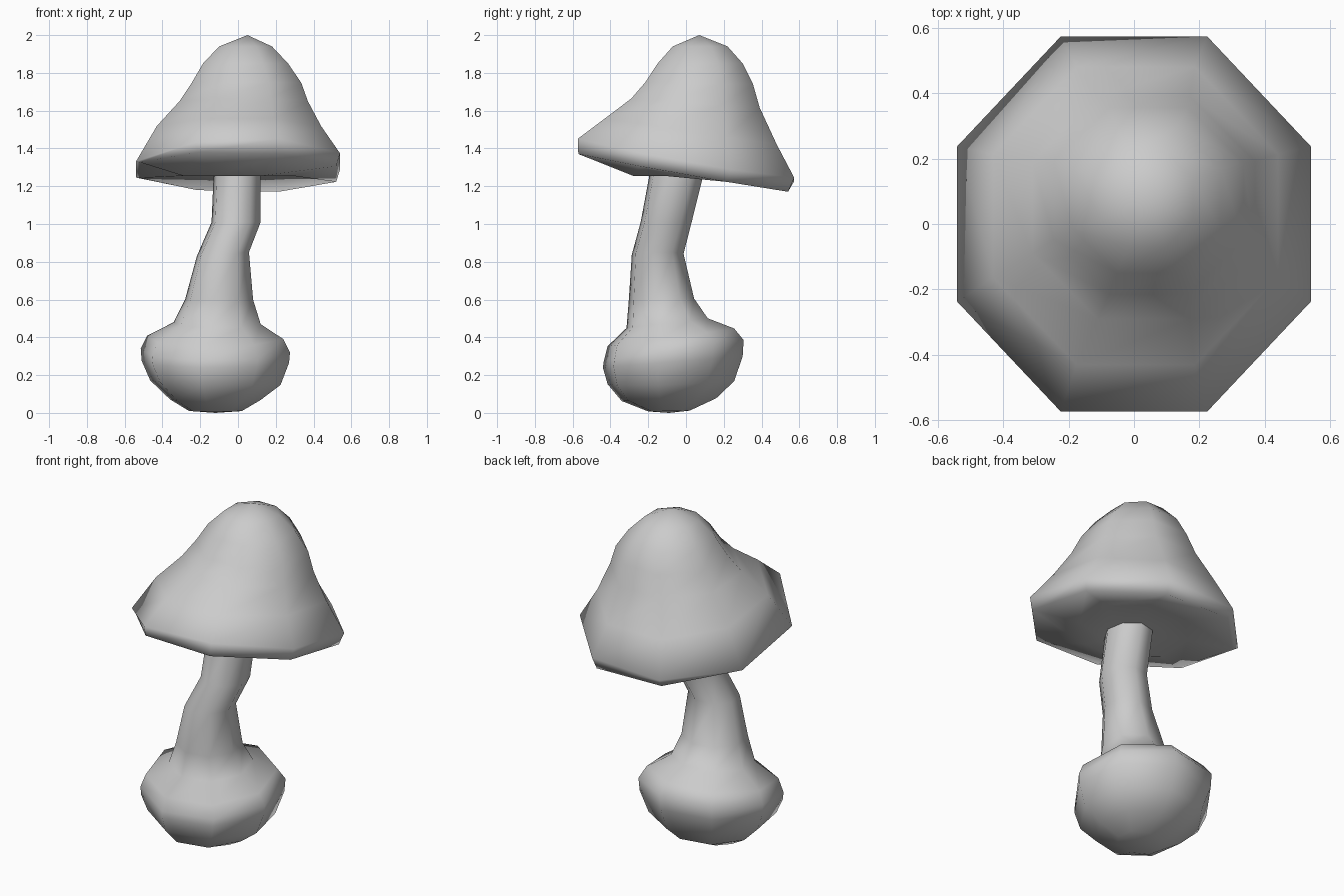
import bpy, bmesh, math

SIDES = 8


def loft(name, rings, tip_start, tip_end=None, phase=0.5, angle=100):
    """Skin octagonal rings: (cx, cy, cz, half_x, half_y, slope_x, slope_y, droop_x)."""
    bm = bmesh.new()
    loops = []
    reach = math.cos(math.tau / SIDES * min(phase, 1 - phase))
    for cx, cy, cz, hx, hy, sx, sy, *droop in rings:
        k = droop[0] if droop else 0
        loop = []
        for i in range(SIDES):
            a = math.tau * (i + phase) / SIDES
            dx, dy = hx / reach * math.cos(a), hy / reach * math.sin(a)
            z = cz + sx * dx + sy * dy - k * dx * dx
            loop.append(bm.verts.new((cx + dx, cy + dy, z)))
        loops.append(loop)
    for lo, hi in zip(loops, loops[1:]):
        for i in range(SIDES):
            j = (i + 1) % SIDES
            bm.faces.new((lo[i], lo[j], hi[j], hi[i]))
    for loop, tip in ((loops[0], tip_start), (loops[-1], tip_end)):
        if tip:
            v = bm.verts.new(tip)
            for i in range(SIDES):
                bm.faces.new((loop[i], loop[(i + 1) % SIDES], v))
    bmesh.ops.recalc_face_normals(bm, faces=bm.faces)
    mesh = bpy.data.meshes.new(name)
    bm.to_mesh(mesh)
    bm.free()
    ob = bpy.data.objects.new(name, mesh)
    bpy.context.collection.objects.link(ob)
    bpy.ops.object.select_all(action='DESELECT')
    ob.select_set(True)
    bpy.context.view_layer.objects.active = ob
    bpy.ops.object.shade_smooth_by_angle(angle=math.radians(angle))
    return ob


# Bulb flowing up into the crooked stem, which ends just inside the cap
loft("bulb_and_stem", [
    (-0.12, -0.09, 0.01, 0.14, 0.11, 0.00, 0.02),
    (-0.12, -0.09, 0.07, 0.24, 0.25, 0.00, 0.03),
    (-0.12, -0.08, 0.16, 0.345, 0.335, -0.03, 0.03),
    (-0.12, -0.07, 0.27, 0.39, 0.37, 0.00, 0.08),
    (-0.12, -0.065, 0.33, 0.395, 0.37, 0.00, 0.15),
    (-0.12, -0.08, 0.40, 0.36, 0.335, 0.00, 0.14),
    (-0.11, -0.10, 0.475, 0.23, 0.215, 0.00, 0.12),
    (-0.10, -0.13, 0.60, 0.18, 0.173, 0.00, 0.03),
    (-0.08, -0.15, 0.84, 0.138, 0.137, 0.08, 0.00),
    (-0.01, -0.105, 1.01, 0.13, 0.135, 0.00, 0.00),
    (-0.005, -0.055, 1.24, 0.125, 0.142, 0.00, 0.00),
    (-0.005, -0.05, 1.28, 0.125, 0.142, 0.00, 0.00),
], tip_start=(-0.12, -0.09, 0.0), phase=0.75)

# Tilted cap: level underside around the stem, thin rim, bell-shaped crown
loft("cap", [
    (0.00, -0.05, 1.26, 0.12, 0.14, 0.00, 0.00),
    (0.00, 0.00, 1.255, 0.29, 0.28, 0.00, 0.00),
    (0.00, -0.015, 1.275, 0.52, 0.555, -0.02, -0.18),
    (0.00, 0.00, 1.345, 0.54, 0.573, 0.04, -0.18, 0.12),
    (0.005, 0.025, 1.49, 0.435, 0.455, 0.00, -0.15),
    (0.03, 0.05, 1.64, 0.34, 0.34, 0.00, -0.07),
    (0.045, 0.07, 1.745, 0.29, 0.285, 0.00, -0.02),
    (0.04, 0.075, 1.85, 0.225, 0.225, 0.00, 0.00),
    (0.04, 0.075, 1.94, 0.14, 0.145, 0.00, 0.00),
], tip_start=(0.0, -0.05, 1.26), tip_end=(0.05, 0.07, 2.0))
